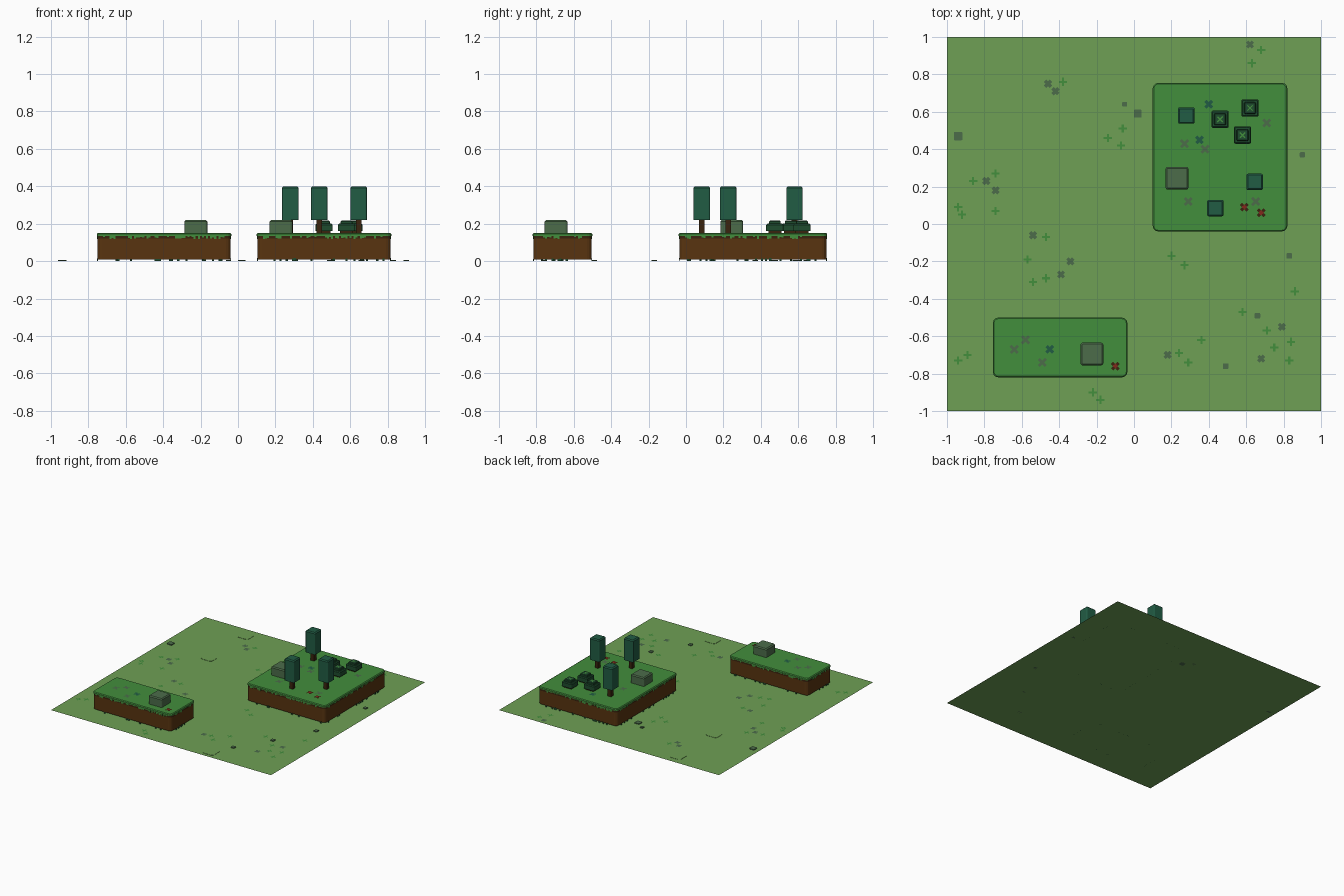
import bpy, bmesh, math, random
from mathutils import Matrix, Vector

random.seed(4)
if "Cube" in bpy.data.objects:
    bpy.data.objects.remove(bpy.data.objects["Cube"])


def material(name, r, g, b):
    """Flat material from display colour, stored as linear."""
    lin = [((c / 255 + 0.055) / 1.055) ** 2.4 for c in (r, g, b)] + [1]
    m = bpy.data.materials.new(name)
    m.use_nodes = True
    m.diffuse_color = lin
    node = next(n for n in m.node_tree.nodes if n.type == "BSDF_PRINCIPLED")
    node.inputs["Base Color"].default_value = lin
    return m


MEADOW = material("meadow green", 110, 160, 85)
GRASS = material("grass green", 66, 142, 60)
DIRT = material("brown dirt", 88, 52, 16)
BARK = material("dark bark", 58, 36, 14)
LEAF = material("teal leaves", 33, 92, 68)
BUSH = material("bush green", 30, 76, 46)
STONE = material("mossy stone", 76, 108, 74)
RED = material("flower red", 130, 40, 28)


def finish(name, bm, mat):
    mesh = bpy.data.meshes.new(name)
    bm.to_mesh(mesh)
    bm.free()
    mesh.materials.append(mat)
    obj = bpy.data.objects.new(name, mesh)
    bpy.context.collection.objects.link(obj)
    return obj


def add_box(bm, lo, hi):
    lo, hi = Vector(lo), Vector(hi)
    place = Matrix.Translation((lo + hi) / 2) @ Matrix.Diagonal(hi - lo).to_4x4()
    return bmesh.ops.create_cube(bm, size=1, matrix=place)["verts"]


def block(name, lo, hi, mat, corner=0, rim=0):
    """Box with rounded upright corners and a chamfered top rim."""
    bm = bmesh.new()
    add_box(bm, lo, hi)
    if corner:
        upright = [e for e in bm.edges
                   if abs(e.verts[0].co.z - e.verts[1].co.z) > 0.001]
        bmesh.ops.bevel(bm, geom=upright, offset=corner, segments=3,
                        profile=0.5, affect="EDGES")
    if rim:
        top = [e for e in bm.edges if all(v.co.z > hi[2] - 1e-5 for v in e.verts)]
        bmesh.ops.bevel(bm, geom=top, offset=rim, segments=1, affect="EDGES")
    return finish(name, bm, mat)


def post(name, x, y, width, z0, z1, mat, corner=0, rim=0):
    h = width / 2
    return block(name, (x - h, y - h, z0), (x + h, y + h, z1), mat, corner, rim)


def crosses(name, spots, z, arm, width, turn, mat):
    """Flat four-armed marks; spots are in hundredths of a unit."""
    bm = bmesh.new()
    h = width / 2
    bars = [(-arm, -h, arm, h), (-h, h, h, arm), (-h, -arm, h, -h)]
    for sx, sy in spots:
        place = Matrix.Translation((sx / 100, sy / 100, z)) @ Matrix.Rotation(turn, 4, "Z")
        for x0, y0, x1, y1 in bars:
            corners = [(x0, y0, 0), (x1, y0, 0), (x1, y1, 0), (x0, y1, 0)]
            bm.faces.new([bm.verts.new(place @ Vector(c)) for c in corners])
    return finish(name, bm, mat)


def fringe(name, x0, y0, x1, y1, z_range, anchor, step, chance, mat):
    """Uneven little grass teeth around the four walls."""
    bm = bmesh.new()
    t = 0.002
    margin = 0.03
    for along_x, start, end in ((True, x0, x1), (False, y0, y1)):
        for side in (0, 1):
            u = start + margin
            while u < end - margin - step:
                if random.random() < chance:
                    tip = random.uniform(*z_range)
                    a, b = min(tip, anchor), max(tip, anchor)
                    if along_x:
                        w = (y0, y1)[side]
                        add_box(bm, (u, w - t, a), (u + step, w + t, b))
                    else:
                        w = (x0, x1)[side]
                        add_box(bm, (w - t, u, a), (w + t, u + step, b))
                u += step
    return finish(name, bm, mat)


def plateau(name, x0, y0, x1, y1):
    """Raised earth block with a shaded soil band and a grass cap."""
    i = 0.004
    block(name + "_dirt", (x0 + i, y0 + i, 0.01), (x1 - i, y1 - i, 0.12), DIRT, 0.025)
    block(name + "_soil_band", (x0 + i, y0 + i, 0.12), (x1 - i, y1 - i, 0.136), BARK, 0.025)
    block(name + "_grass_cap", (x0, y0, 0.135), (x1, y1, 0.15), GRASS, 0.03, 0.006)
    fringe(name + "_grass_drips", x0 + i, y0 + i, x1 - i, y1 - i,
           (0.118, 0.13), 0.138, 0.011, 0.5, GRASS)
    fringe(name + "_base_tufts", x0 + i, y0 + i, x1 - i, y1 - i,
           (0.008, 0.016), 0, 0.011, 0.15, BUSH)


# Meadow sheet
bm = bmesh.new()
bmesh.ops.create_grid(bm, x_segments=1, y_segments=1, size=1)
finish("meadow", bm, MEADOW)

# Raised blocks
plateau("large_plateau", 0.1, -0.04, 0.82, 0.755)
plateau("small_plateau", -0.755, -0.82, -0.035, -0.5)

# Boulders
for n, (x, y) in enumerate([(0.23, 0.245), (-0.225, -0.695)]):
    post(f"boulder_{n}", x, y, 0.122, 0.15, 0.22, STONE, 0.012, 0.008)

# Trees
for n, (x, y) in enumerate([(0.28, 0.58), (0.645, 0.225), (0.435, 0.085)]):
    post(f"tree_trunk_{n}", x, y, 0.03, 0.15, 0.225, BARK)
    post(f"tree_crown_{n}", x, y, 0.088, 0.22, 0.4, LEAF, 0.009, 0.008)

# Stepped bushes with a sprig of grass on top
bushes = [(46, 56), (62, 62), (58, 47.5)]
for n, (x, y) in enumerate(bushes):
    x, y = x / 100, y / 100
    post(f"bush_foot_{n}", x, y, 0.07, 0.15, 0.162, BARK)
    post(f"bush_body_{n}", x, y, 0.092, 0.16, 0.2, BUSH, 0.008, 0.006)
    post(f"bush_top_{n}", x, y, 0.062, 0.2, 0.216, BUSH, 0.006, 0.004)
crosses("bush_sprigs", bushes, 0.217, 0.02, 0.007, math.pi / 4, GRASS)

# Grass tufts on the meadow
tufts = [(-38, 76), (63, 86), (68, 93), (-14, 46), (-6, 51), (-7, 42),
         (-86, 23), (-74, 27), (-74, 7), (-94, 9), (-92, 5), (-47, -7),
         (-57, -19), (-54, -31), (-47, -29), (-94, -73), (-89, -70),
         (-22, -90), (-18, -94), (20, -17), (27, -22), (24, -69), (29, -74),
         (36, -62), (58, -47), (71, -57), (75, -66), (84, -63), (83, -73),
         (86, -36)]
crosses("grass_tufts", tufts, 0.003, 0.022, 0.011, 0, GRASS)

# Weeds on the meadow
weeds = [(62, 96), (-46, 75), (-42, 71), (-79, 23), (-74, 18), (-54, -6),
         (-34, -20), (-39, -27), (18, -70), (68, -72), (79, -55)]
crosses("meadow_weeds", weeds, 0.003, 0.022, 0.018, math.pi / 4, STONE)

# Flat stones
for n, (x, y, w) in enumerate([(-94, 47, 4.5), (2, 59, 4.2), (-5, 64, 2.6), (90, 37, 2.8),
                               (83, -17, 3), (66, -49, 3), (49, -76, 3)]):
    post(f"flat_stone_{n}", x / 100, y / 100, w / 100, 0, 0.006, STONE, 0.005)

# Low turf slabs
for n, (x, y) in enumerate([(-0.56, 0.9), (-0.56, 0.43), (0.4, -0.92)]):
    post(f"turf_slab_{n}", x, y, 0.1, 0, 0.002, MEADOW, 0.02)

# Plants on the plateaus
x_turn = math.pi / 4
crosses("plateau_weeds", [(27, 43), (38, 40), (71, 54), (29, 12), (65, 12), (-64, -67),
                          (-58, -62), (-49, -74)], 0.153, 0.027, 0.015, x_turn, STONE)
crosses("plateau_sprouts", [(40, 64), (35, 45), (-45, -67)],
        0.153, 0.025, 0.017, x_turn, LEAF)
flowers = [(59, 9), (68, 6), (-10, -76)]
crosses("flower_leaves", flowers, 0.153, 0.025, 0.017, x_turn, BARK)
crosses("flower_petals", flowers, 0.156, 0.013, 0.011, 0, RED)
